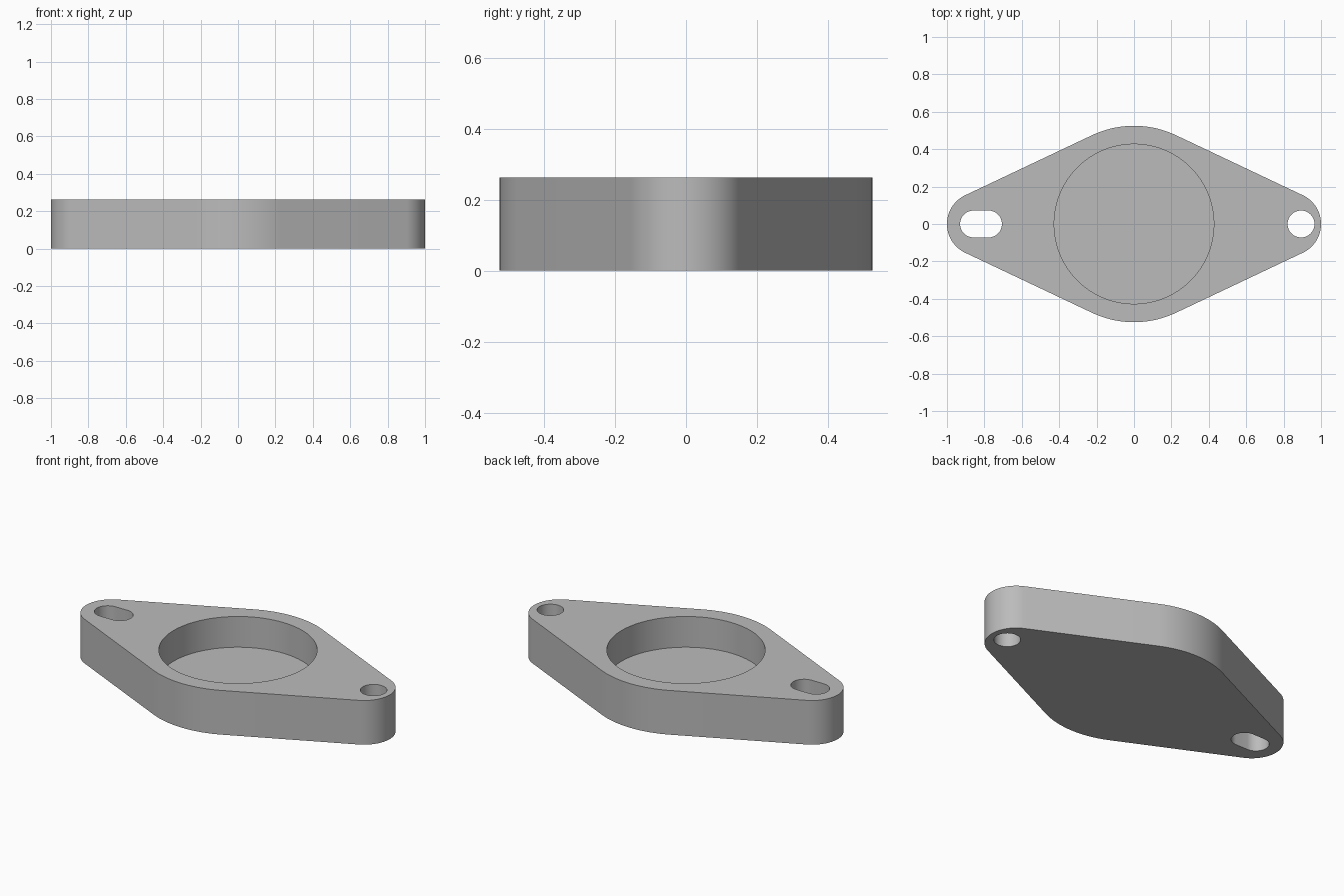
import bpy, bmesh, math

if "Cube" in bpy.data.objects:
    bpy.data.objects.remove(bpy.data.objects["Cube"], do_unlink=True)

HEIGHT = 0.263
FLOOR = 0.08          # top of the pocket floor
CENTER_R = 0.525      # central boss of the outline
END_R = 0.17          # rounded ends
POCKET_R = 0.427
HOLE_R = 0.072

grey = bpy.data.materials.new("grey metal")
grey.use_nodes = True
colour = (0.5, 0.5, 0.5, 1)
grey.diffuse_color = colour
grey.node_tree.nodes["Principled BSDF"].inputs["Base Color"].default_value = colour


def arc(cx, radius, start, end, steps):
    """Points along an arc centred on the x axis."""
    angles = [start + (end - start) * i / steps for i in range(steps + 1)]
    return [(cx + radius * math.cos(a), radius * math.sin(a)) for a in angles]


def prism(name, outline, bottom, top):
    """Extrude a closed outline between two heights."""
    bm = bmesh.new()
    face = bm.faces.new([bm.verts.new((x, y, bottom)) for x, y in outline])
    side = bmesh.ops.extrude_face_region(bm, geom=[face])["geom"]
    verts = [v for v in side if isinstance(v, bmesh.types.BMVert)]
    bmesh.ops.translate(bm, verts=verts, vec=(0, 0, top - bottom))
    bmesh.ops.recalc_face_normals(bm, faces=bm.faces)
    mesh = bpy.data.meshes.new(name)
    bm.to_mesh(mesh)
    bm.free()
    mesh.materials.append(grey)
    obj = bpy.data.objects.new(name, mesh)
    bpy.context.collection.objects.link(obj)
    return obj


def slot(x1, x2, radius):
    """Stadium outline between two centres."""
    q = math.pi / 2
    return arc(x2, radius, -q, q, 24) + arc(x1, radius, q, 3 * q, 24)


def circle(cx, radius, steps):
    return arc(cx, radius, 0, math.tau, steps)[:-1]


# Flange body: three arcs joined by tangent lines
end_x = 1 - END_R
t = math.acos((CENTER_R - END_R) / end_x)
outline = (arc(end_x, END_R, -t, t, 32)
           + arc(0, CENTER_R, t, math.pi - t, 32)
           + arc(-end_x, END_R, math.pi - t, math.pi + t, 32)
           + arc(0, CENTER_R, math.pi + t, math.tau - t, 32))
flange = prism("flange_plate", outline, 0, HEIGHT)

# Blind pocket, round bolt hole and adjusting slot
cutters = [
    prism("pocket_cutter", circle(0, POCKET_R, 96), FLOOR, HEIGHT + 0.1),
    prism("bolt_hole_cutter", circle(0.893, HOLE_R, 48), -0.1, HEIGHT + 0.1),
    prism("slot_cutter", slot(-0.858, -0.778, HOLE_R), -0.1, HEIGHT + 0.1),
]

bpy.ops.object.select_all(action="DESELECT")
bpy.context.view_layer.objects.active = flange
flange.select_set(True)
for cutter in cutters:
    mod = flange.modifiers.new(cutter.name, "BOOLEAN")
    mod.operation = "DIFFERENCE"
    mod.solver = "EXACT"
    mod.object = cutter
    bpy.ops.object.modifier_apply(modifier=mod.name)
    bpy.data.objects.remove(cutter, do_unlink=True)

bpy.ops.object.shade_smooth_by_angle(angle=math.radians(30))
